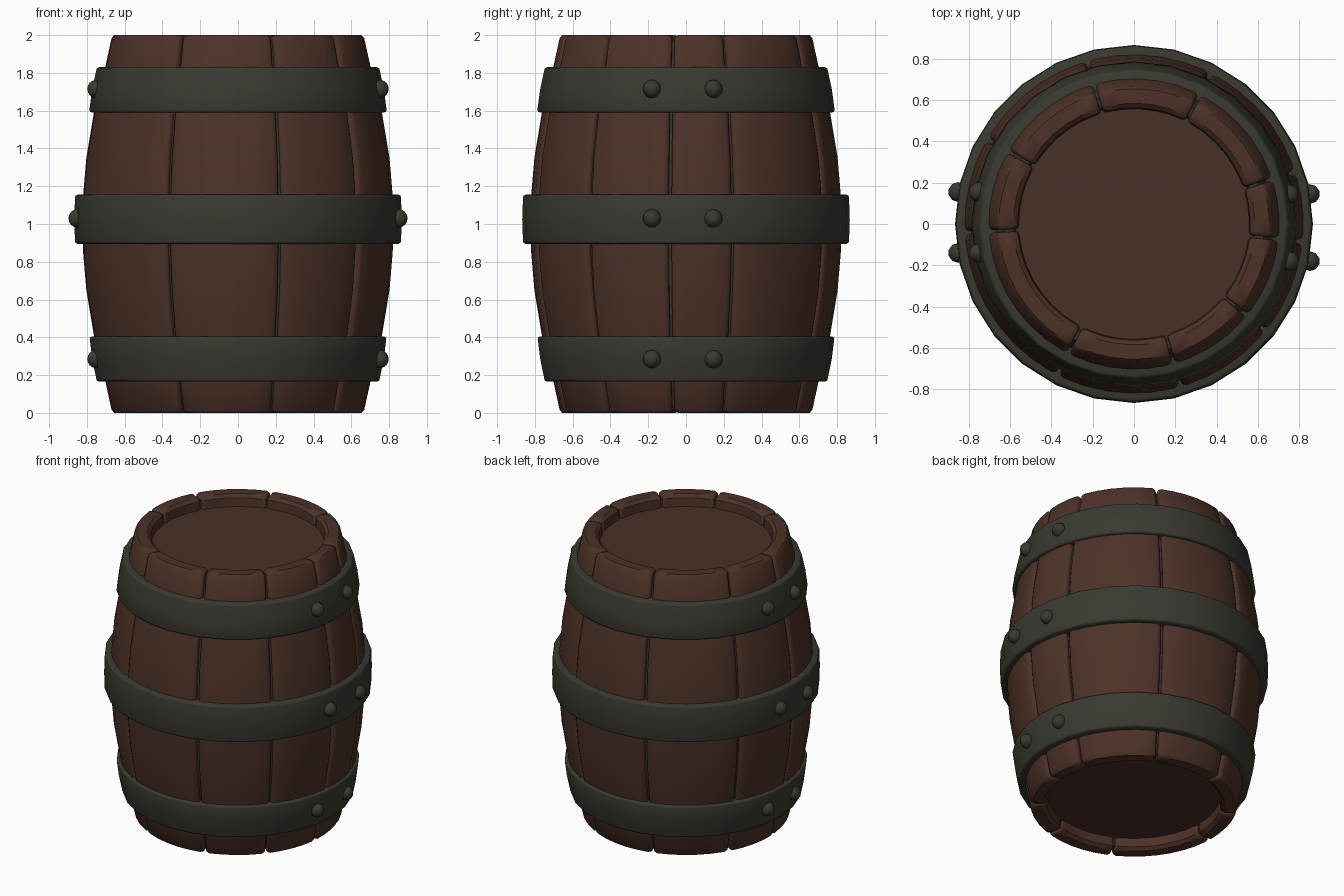
import bpy, bmesh, math
from mathutils import Vector

if "Cube" in bpy.data.objects:
    bpy.data.objects.remove(bpy.data.objects["Cube"])


def material(name, rgb):
    m = bpy.data.materials.new(name)
    m.diffuse_color = (*rgb, 1)
    m.use_nodes = True
    m.node_tree.nodes["Principled BSDF"].inputs["Base Color"].default_value = m.diffuse_color
    return m


wood = material("stave wood", (0.074, 0.032, 0.021))
lid_wood = material("lid wood", (0.066, 0.031, 0.021))
iron = material("dark iron", (0.041, 0.042, 0.031))
seam = material("seam grime", (0.042, 0.036, 0.026))


def finish(bm, name, mats, angle=40):
    bmesh.ops.recalc_face_normals(bm, faces=bm.faces)
    me = bpy.data.meshes.new(name)
    bm.to_mesh(me)
    bm.free()
    ob = bpy.data.objects.new(name, me)
    bpy.context.collection.objects.link(ob)
    for m in mats:
        me.materials.append(m)
    bpy.ops.object.select_all(action='DESELECT')
    ob.select_set(True)
    bpy.context.view_layer.objects.active = ob
    bpy.ops.object.shade_smooth_by_angle(angle=math.radians(angle))
    return ob


def polar(r, a, z):
    return Vector((r * math.cos(a), r * math.sin(a), z))


def lathe(bm, profile, sides, closed):
    """Revolve (radius, z) points about z; radius 0 closes on the axis."""
    rings = []
    for r, z in profile:
        if r == 0:
            rings.append([bm.verts.new((0, 0, z))] * sides)
        else:
            rings.append([bm.verts.new(polar(r, 2 * math.pi * i / sides, z)) for i in range(sides)])
    pairs = list(zip(rings, rings[1:])) + ([(rings[-1], rings[0])] if closed else [])
    for lo, hi in pairs:
        for i in range(sides):
            j = (i + 1) % sides
            vs = list(dict.fromkeys((lo[i], lo[j], hi[j], hi[i])))
            bm.faces.new(vs)


# barrel side curve for the lower half, mirrored to the upper half
half = [(0.655, 0.0), (0.669, 0.015), (0.703, 0.17), (0.763, 0.41), (0.803, 0.65), (0.82, 0.85)]
outer = half + [(0.825, 1.0)] + [(r, 2 - z) for r, z in reversed(half)]
inner = [(0.585, 2.0), (0.563, 1.98), (0.556, 1.9), (0.556, 0.1), (0.563, 0.02), (0.585, 0.0)]

# staves of uneven width, each with rounded long edges
cuts = [-117, -74, -39, -6, 18, 63, 106, 150, 183, 243]
GAP, ROUND = 0.010, 0.035
bm = bmesh.new()
for d0, d1 in zip(cuts, cuts[1:]):
    a0, a1 = math.radians(d0) + GAP, math.radians(d1) - GAP
    n = max(2, round((d1 - d0) / 9))
    b0, b1 = a0 + ROUND, a1 - ROUND
    cols = [(a0, 1.0), (a0 + 0.012, 0.35)]
    cols += [(b0 + (b1 - b0) * k / n, 0.0) for k in range(n + 1)]
    cols += [(a1 - 0.012, 0.35), (a1, 1.0)]
    rows = []
    for a, s in cols:
        ring = [bm.verts.new(polar(r - 0.018 * s, a, min(max(z, 0.014 * s), 2 - 0.014 * s))) for r, z in outer]
        ring += [bm.verts.new(polar(r + 0.012 * s, a, min(max(z, 0.014 * s), 2 - 0.014 * s))) for r, z in inner]
        rows.append(ring)
    m = len(rows[0])
    for p, q in zip(rows, rows[1:]):
        for i in range(m):
            j = (i + 1) % m
            bm.faces.new((p[i], p[j], q[j], q[i]))
    bm.faces.new(rows[0])
    bm.faces.new(rows[-1])
finish(bm, "staves", [wood])

# core: grimy liner behind the seams, with the recessed lids at both ends
low = [(0, 0.08), (0.575, 0.08), (0.585, 0.03), (0.63, 0.025)]
low += [(r - 0.03, z) for r, z in half[2:]]
bm = bmesh.new()
lathe(bm, low + [(0.795, 1.0)] + [(r, 2 - z) for r, z in reversed(low)], 56, False)
for f in bm.faces:
    if len(f.verts) == 3:
        f.material_index = 1
finish(bm, "core_and_lids", [seam, lid_wood], 30)


# iron hoops: bottom z, bottom radius, top z, top radius
def hoop(name, z0, r0, z1, r1):
    c = 0.014
    bm = bmesh.new()
    lathe(bm, [(r0 - 0.09, z0), (r0 - c, z0), (r0 - 0.003, z0 + 0.005), (r0, z0 + c),
               ((r0 + r1) / 2 + 0.004, (z0 + z1) / 2),
               (r1, z1 - c), (r1 - 0.003, z1 - 0.005), (r1 - c, z1), (r1 - 0.09, z1)], 28, True)
    finish(bm, name, [iron], 50)


hoop("lower_hoop", 0.165, 0.75, 0.405, 0.785)
hoop("middle_hoop", 0.895, 0.863, 1.155, 0.863)
hoop("upper_hoop", 1.59, 0.787, 1.83, 0.75)

# pairs of rivets on both sides of each hoop
bm = bmesh.new()
for z, x in ((0.285, 0.752), (1.03, 0.852), (1.715, 0.752)):
    for side, ys in ((1, (0.145, -0.18)), (-1, (0.155, -0.14))):
        for y in ys:
            made = bmesh.ops.create_uvsphere(bm, u_segments=10, v_segments=8, radius=0.048)
            bmesh.ops.translate(bm, verts=made["verts"], vec=(side * x, y, z))
finish(bm, "rivets", [iron], 60)
